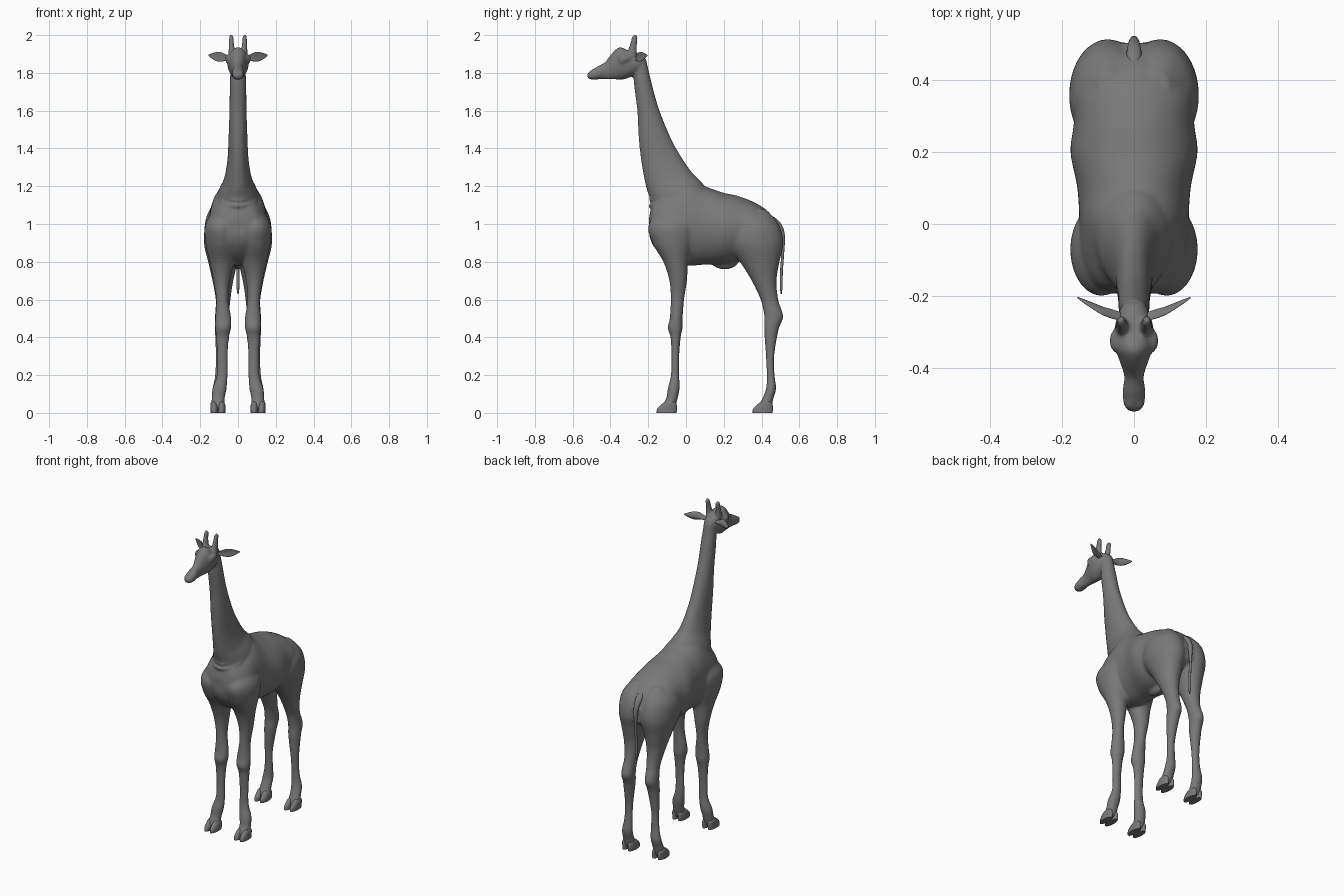
import bpy, bmesh, math
from mathutils import Vector, Matrix

hide = bpy.data.materials.new("dark_grey")
hide.diffuse_color = (.19, .19, .19, 1)


def smooth_rows(rows, steps):
    """Catmull-Rom interpolation of numeric rows."""
    out = []
    for i in range(len(rows) - 1):
        p0, p1, p2 = rows[max(i - 1, 0)], rows[i], rows[i + 1]
        p3 = rows[min(i + 2, len(rows) - 1)]
        for s in range(steps):
            t = s / steps
            out.append([0.5 * (2*b + (c - a)*t + (2*a - 5*b + 4*c - d)*t*t
                               + (3*b - a - 3*c + d)*t**3)
                        for a, b, c, d in zip(p0, p1, p2, p3)])
    return out + [list(rows[-1])]


def loft(bm, rings, side=1, cup=0, n=64):
    """Skin elliptical rings given as (centre, axis u, axis v)."""
    loops = []
    for c, u, v in rings:
        loop = []
        for k in range(n):
            a = 2 * math.pi * k / n
            p = c + u*math.cos(a) + v*(math.sin(a) + cup*math.cos(a)**2)
            loop.append(bm.verts.new((p.x * side, p.y, p.z)))
        loops.append(loop)
    for a, b in zip(loops, loops[1:]):
        for k in range(n):
            bm.faces.new((a[k], a[(k+1) % n], b[(k+1) % n], b[k]))
    bm.faces.new(loops[0])
    bm.faces.new(loops[-1])


def profile(rows, steps=8):
    """Rows: first side point (y, z), second side point (y, z), half width."""
    return [(Vector((0, (a+c)/2, (b+d)/2)), Vector((w, 0, 0)), Vector((0, (c-a)/2, (d-b)/2)))
            for a, b, c, d, w in smooth_rows(rows, steps)]


def column(rows, steps=6, dy=0, dx=0):
    """Rows: z, y range, x range."""
    return [(Vector(((e+f)/2 + dx, (a+b)/2 + dy, z)), Vector(((f-e)/2, 0, 0)), Vector((0, (b-a)/2, 0)))
            for z, a, b, e, f in smooth_rows(rows, steps)]


def blob(bm, loc, size):
    bmesh.ops.create_uvsphere(bm, u_segments=24, v_segments=16, radius=1,
                              matrix=Matrix.Translation(loc) @ Matrix.Diagonal((*size, 1)))


def finish(bm, name, angle=60):
    bmesh.ops.recalc_face_normals(bm, faces=bm.faces)
    me = bpy.data.meshes.new(name)
    bm.to_mesh(me)
    bm.free()
    me.materials.append(hide)
    ob = bpy.data.objects.new(name, me)
    bpy.context.collection.objects.link(ob)
    bpy.ops.object.select_all(action='DESELECT')
    ob.select_set(True)
    bpy.context.view_layer.objects.active = ob
    bpy.ops.object.shade_smooth_by_angle(angle=math.radians(angle))
    return ob


torso = [(-.195, 1.04, -.195, .94, .05), (-.17, 1.12, -.17, .88, .11),
         (-.1, 1.17, -.1, .81, .15), (0, 1.24, 0, .78, .152),
         (.1, 1.20, .1, .785, .158), (.2, 1.165, .2, .785, .177),
         (.28, 1.147, .28, .80, .168), (.38, 1.105, .38, .82, .165),
         (.45, 1.05, .45, .83, .125), (.505, .96, .505, .87, .05)]
neck = [(-.28, 1.84, -.21, 1.87, .035), (-.275, 1.74, -.19, 1.78, .043),
        (-.258, 1.6, -.147, 1.62, .045), (-.25, 1.45, -.083, 1.46, .05),
        (-.235, 1.32, -.028, 1.36, .056), (-.212, 1.2, .03, 1.275, .074),
        (-.187, 1.12, .09, 1.212, .105), (-.165, 1.0, .16, 1.1, .13)]
head = [(-.526, 1.789, -.518, 1.77, .016), (-.512, 1.807, -.49, 1.763, .029),
        (-.47, 1.834, -.46, 1.766, .032), (-.43, 1.857, -.42, 1.765, .027),
        (-.388, 1.908, -.37, 1.765, .041), (-.35, 1.936, -.33, 1.765, .054),
        (-.3, 1.917, -.29, 1.78, .055), (-.255, 1.907, -.25, 1.80, .045),
        (-.22, 1.89, -.22, 1.82, .03)]
front_leg = [(1.10, -.1, .02, .05, .11), (1.0, -.196, .06, .01, .172),
             (.9, -.178, .04, .0, .172), (.8, -.12, .012, .02, .150),
             (.7, -.088, .005, .042, .131), (.6, -.081, -.01, .05, .116),
             (.5, -.086, -.018, .036, .121), (.45, -.097, -.018, .037, .121),
             (.4, -.082, -.028, .047, .116), (.3, -.077, -.036, .055, .111),
             (.2, -.08, -.036, .055, .113), (.13, -.096, -.034, .06, .135),
             (.08, -.104, -.043, .07, .139), (.045, -.122, -.052, .07, .141),
             (.015, -.13, -.06, .075, .137)]
hind_leg = [(1.08, .33, .42, .03, .10), (1.0, .22, .49, -.03, .168),
            (.9, .21, .515, -.035, .18), (.8, .285, .495, .0, .158),
            (.7, .348, .479, .025, .135), (.6, .395, .488, .04, .118),
            (.54, .41, .508, .045, .12), (.5, .415, .514, .045, .122),
            (.44, .414, .490, .05, .122), (.3, .423, .467, .068, .118),
            (.2, .428, .469, .068, .122), (.13, .424, .477, .068, .135),
            (.08, .406, .464, .07, .139), (.045, .388, .456, .07, .141),
            (.015, .38, .446, .075, .137)]
horn = [(1.89, -.317, -.26, .012, .052), (1.93, -.304, -.26, .018, .049),
        (1.965, -.293, -.258, .022, .048), (1.99, -.287, -.255, .023, .048),
        (2.003, -.278, -.263, .03, .042)]

# Fused body: torso, neck, head, legs, horns
bm = bmesh.new()
for rows in (torso, neck, head):
    loft(bm, profile(rows))
blob(bm, (0, .205, .798), (.03, .07, .038))
for s in (1, -1):
    for rows in (front_leg, hind_leg, horn):
        loft(bm, column(rows), s)
    # brow, eye, nostril rim
    blob(bm, (.045*s, -.325, 1.877), (.024, .036, .022))
    blob(bm, (.054*s, -.337, 1.862), (.012, .016, .013))
    blob(bm, (.018*s, -.497, 1.803), (.01, .018, .01))
    # skin folds where the neck meets the chest
    for z, w in ((1.155, .08), (1.125, .098), (1.095, .112)):
        loft(bm, [(Vector((w*math.sin(t*math.pi/12), -.02 - (.165 + (1.155 - z)*.1)*math.cos(t*math.pi/12),
                           z + .07*(t/6)**2)),
                   Vector((0, 0, .008)), Vector((.008*math.sin(t*math.pi/12), -.008*math.cos(t*math.pi/12), 0)))
                  for t in range(5)], s, n=10)
body = finish(bm, "body")
rm = body.modifiers.new("fuse", 'REMESH')
rm.mode = 'VOXEL'
rm.voxel_size = .007
rm.use_smooth_shade = True
sm = body.modifiers.new("soften", 'SMOOTH')
sm.factor = .5
sm.iterations = 7
for m in ("fuse", "soften"):
    bpy.ops.object.modifier_apply(modifier=m)

# Cloven hooves
toe = [(0, -.155, -.05, .066, .106), (.018, -.154, -.048, .065, .106),
       (.034, -.142, -.048, .066, .106), (.05, -.124, -.052, .07, .105),
       (.06, -.11, -.065, .077, .1)]
bm = bmesh.new()
for s in (1, -1):
    for dy in (0, .508):
        for dx in (0, .04):
            loft(bm, column(toe, 3, dy, dx), s, n=20)
finish(bm, "hooves", 50)

# Ears: cupped leaves (x, y, z, half height, half thickness)
ear = [(.03, -.258, 1.872, .010, .010), (.06, -.250, 1.880, .015, .012),
       (.085, -.242, 1.884, .024, .011), (.11, -.230, 1.886, .025, .009),
       (.135, -.217, 1.889, .016, .006), (.157, -.205, 1.893, .003, .002)]
bm = bmesh.new()
for s in (1, -1):
    loft(bm, [(Vector((x, y, z)), Vector((0, 0, h)), Vector((0, t, 0)))
              for x, y, z, h, t in smooth_rows(ear, 4)], s, cup=-.9, n=28)
finish(bm, "ears", 80)

# Tail
tail = [(1.05, .435, .445, -.005, .005), (1.02, .45, .488, -.02, .02),
        (.98, .475, .514, -.018, .018),
        (.93, .495, .524, -.013, .013), (.85, .504, .520, -.008, .008),
        (.75, .498, .513, -.008, .008), (.67, .497, .511, -.008, .008),
        (.63, .501, .507, -.003, .003)]
bm = bmesh.new()
loft(bm, column(tail), n=16)
finish(bm, "tail")
